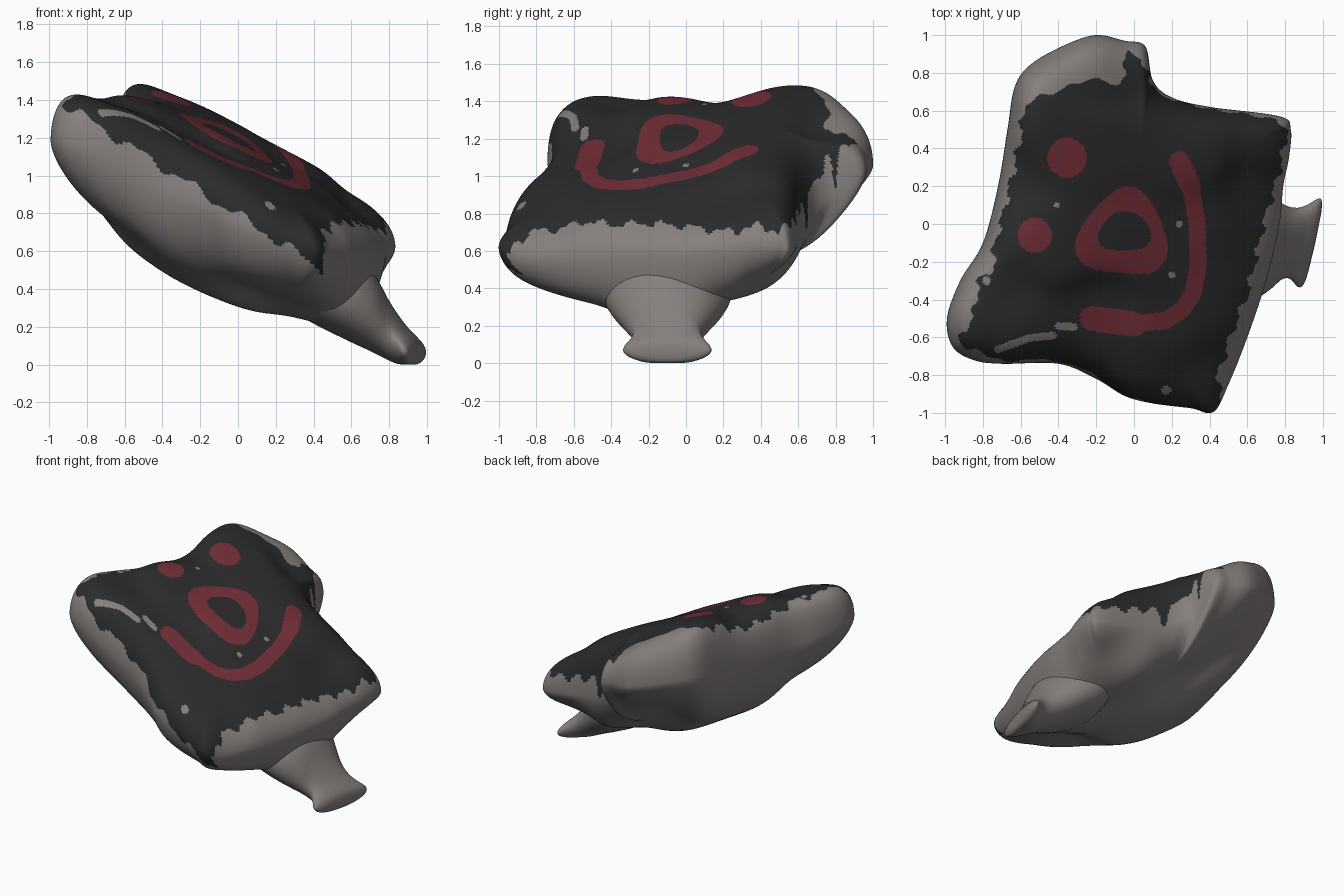
import bpy, bmesh, math
from mathutils import Vector

if "Cube" in bpy.data.objects:
    bpy.data.objects.remove(bpy.data.objects["Cube"])

# ---------- materials ----------
def mat(name, c):
    m = bpy.data.materials.new(name)
    m.diffuse_color = (*c, 1)
    m.use_nodes = True
    m.node_tree.nodes["Principled BSDF"].inputs["Base Color"].default_value = m.diffuse_color
    return m
STONE = mat("stone grey", (0.235, 0.215, 0.205))
BLACK = mat("black paint", (0.024, 0.024, 0.024))
RED = mat("red paint", (0.17, 0.027, 0.038))

# ---------- helpers ----------
def smooth_loop(pts, n):
    """Closed Catmull-Rom curve, n samples per span."""
    out, k = [], len(pts)
    P = [Vector(p) for p in pts]
    for i in range(k):
        a, b, c, d = P[i - 1], P[i], P[(i + 1) % k], P[(i + 2) % k]
        for j in range(n):
            t = j / n
            out.append(0.5 * (2 * b + (c - a) * t + (2 * a - 5 * b + 4 * c - d) * t * t
                              + (3 * b - a - 3 * c + d) * t ** 3))
    return out

def inside(x, y, poly):
    r = False
    for i in range(len(poly)):
        x1, y1, x2, y2 = *poly[i - 1][:2], *poly[i][:2]
        if (y1 > y) != (y2 > y) and x < (x2 - x1) * (y - y1) / (y2 - y1) + x1:
            r = not r
    return r

def near_path(x, y, path, r):
    for (x1, y1), (x2, y2) in zip(path, path[1:]):
        dx, dy = x2 - x1, y2 - y1
        t = max(0, min(1, ((x - x1) * dx + (y - y1) * dy) / (dx * dx + dy * dy)))
        if math.hypot(x - x1 - t * dx, y - y1 - t * dy) < r:
            return True
    return False

def surface(base, ctrl, width):
    """Plane plus Gaussian-blended offsets through control heights."""
    a, bx, by = base
    res = [(x, y, z - (a + bx * x + by * y)) for x, y, z in ctrl]
    def f(x, y):
        sw = sr = 1e-9
        for cx, cy, r in res:
            w = math.exp(-((x - cx) ** 2 + (y - cy) ** 2) / width ** 2)
            sw += w
            sr += w * r
        return a + bx * x + by * y + sr / sw
    return f

def finish(name, bm, mats):
    bmesh.ops.recalc_face_normals(bm, faces=bm.faces)
    me = bpy.data.meshes.new(name)
    bm.to_mesh(me)
    bm.free()
    for m in mats:
        me.materials.append(m)
    for p in me.polygons:
        p.use_smooth = True
    ob = bpy.data.objects.new(name, me)
    bpy.context.collection.objects.link(ob)
    return ob

# ---------- slab shape: widest outline with its height ----------
OUTLINE = [(.42, -.995, .61), (.5, -.85, .56), (.6, -.6, .56), (.7, -.3, .57), (.77, 0, .58), (.79, .2, .6),
           (.82, .35, .62), (.83, .5, .62), (.77, .57, .61), (.4, .62, .68), (.2, .67, .76), (.1, .76, .88),
           (.06, .94, 1.0), (-.05, .97, 1.04), (-.2, 1, 1.06), (-.36, .95, 1.1), (-.54, .85, 1.14),
           (-.63, .73, 1.14), (-.67, .5, 1.1), (-.72, .2, 1.08), (-.8, -.1, 1.1), (-.92, -.3, 1.14),
           (-.99, -.5, 1.18), (-.96, -.65, 1.18), (-.85, -.72, 1.16), (-.7, -.74, 1.1), (-.4, -.74, .92),
           (-.2, -.82, .83), (-.05, -.91, .76), (.1, -.95, .71), (.3, -.975, .63)]
TOP = [(0, 0, 1.2), (-.36, .35, 1.41), (-.52, -.06, 1.39), (-.41, -.08, 1.4), (-.28, -.05, 1.32),
       (.35, 0, 1.0), (.36, -.3, .94), (.15, -.15, 1.08), (.25, .35, 1.14), (-.2, -.5, 1.15), (.2, -.55, .97),
       (.36, -.85, .79), (.57, -.3, .81), (.7, .1, .77), (.75, .5, .85), (.3, .6, 1.12), (0, .85, 1.22),
       (-.25, .85, 1.39), (-.5, .6, 1.51), (-.2, .4, 1.37), (-.65, .2, 1.42), (-.85, -.6, 1.46),
       (-.75, -.3, 1.42), (-.5, -.6, 1.31), (0, -.85, 1.0)]
BOTTOM = [(0, 0, .31), (.4, -.15, .2), (.62, -.12, .13), (-.5, 0, .56), (-.75, -.45, .75), (-.9, -.6, .88),
          (.4, -.85, .38), (.5, -.5, .27), (.2, -.6, .36), (.72, .45, .49), (.6, .2, .3), (0, .6, .58),
          (-.35, .75, .8), (-.15, .9, .88), (-.65, -.6, .69), (-.3, -.6, .46), (-.05, -.8, .44),
          (-.2, -.2, .38), (.3, .3, .34), (-.58, .4, .66)]
top_z = surface((1.2, -.5, .12), TOP, .18)
bottom_z = surface((.36, -.4, .1), BOTTOM, .24)

# ---------- painted areas, in plan ----------
COAT = [(.5, -1.1), (.44, -.82), (.5, -.62), (.6, -.38), (.65, -.15), (.7, .05), (.755, .22), (.79, .38),
        (.81, .5), (.77, .55), (.6, .58), (.4, .607), (.2, .655), (.08, .74), (.05, .88), (-.03, .91),
        (-.07, .74), (-.25, .77), (-.4, .7), (-.58, .64), (-.61, .4), (-.68, .1), (-.74, -.1),
        (-.75, -.26), (-.82, -.3), (-.85, -.48), (-.95, -.62), (-.9, -.8), (-.4, -1.1)]
NOSE_OUT = smooth_loop([(-.04, .2), (-.2, .09), (-.31, -.09), (-.26, -.22), (-.05, -.26), (.11, -.25),
                        (.18, -.12), (.09, .12)], 4)
NOSE_IN = smooth_loop([(-.1, .06), (.02, .05), (.09, -.05), (.04, -.13), (-.15, -.13), (-.19, -.05)], 4)
MOUTH = [(.24, .33), (.3, .2), (.335, 0), (.34, -.22), (.315, -.36), (.26, -.45), (.17, -.51), (0, -.53),
         (-.22, -.5)]
EYES = [(-.355, .35, .105), (-.525, -.06, .092)]
CHIPS = [(.24, 0, .018), (.2, -.27, .018), (-.41, .1, .015), (-.78, -.3, .022), (.17, -.88, .024)]
SCRAPES = [[(-.72, -.665), (-.56, -.605), (-.43, -.59)], [(-.4, -.54), (-.32, -.545)]]

def paint(c, is_top):
    x, y, z = c
    if is_top and abs(x) < .7:
        if any(math.hypot(x - a, y - b) < r for a, b, r in EYES):
            return 2
        if near_path(x, y, MOUTH, .045) or near_path(x, y, MOUTH[:2], .055) or near_path(x, y, MOUTH[-2:], .066):
            return 2
        if math.hypot(x + .06, y + .04) < .4 and inside(x, y, NOSE_OUT) and not inside(x, y, NOSE_IN):
            return 2
    if not is_top and not (y < -.6 and x < .45):
        return 0
    if any(math.hypot(x - a, y - b) < r for a, b, r in CHIPS) or any(near_path(x, y, s, .02) for s in SCRAPES):
        return 0
    drip = .025 * math.sin(23 * x + 1) + .012 * math.sin(51 * x)
    if z < .79 - .64 * x + drip:
        return 0
    wx = x + .014 * math.sin(38 * y) + .008 * math.sin(83 * y + 1)
    wy = y + (.006 if x > .1 else .012) * math.sin(41 * x)
    return 1 if inside(wx, wy, COAT) else 0

# ---------- slab ----------
bm = bmesh.new()
rim = smooth_loop(OUTLINE, 14)
N = len(rim)

def shell(height, rings, n, m, rim_verts, is_top):
    prev = rim_verts
    for k in range(rings - 1, -1, -1):
        s = 1 - (1 - k / rings) ** 1.7
        if k:
            lift = (1 - s ** n) ** (1 / m)
            ring = []
            for p in rim:
                x, y = p.x * s, p.y * s
                ring.append(bm.verts.new((x, y, p.z + (height(x, y) - p.z) * lift)))
        else:
            ring = [bm.verts.new((0, 0, height(0, 0)))]
        for i in range(N):
            j = (i + 1) % N
            vs = (prev[i], prev[j], ring[j], ring[i]) if k else (prev[i], prev[j], ring[0])
            f = bm.faces.new(vs)
            f.material_index = paint(f.calc_center_median(), is_top)
        prev = ring

edge = [bm.verts.new(p) for p in rim]
shell(top_z, 170, 9, 2, edge, True)
shell(bottom_z, 40, 6, 1.6, edge, False)
finish("painted_slab", bm, [STONE, BLACK, RED])

# ---------- stem flaring into a foot: x, low z, high z, half width ----------
SECTIONS = [(.3, .26, .56, .3), (.45, .19, .58, .36), (.6, .115, .58, .33), (.68, .08, .54, .28),
            (.74, .05, .46, .235), (.79, .025, .35, .195), (.84, 0, .27, .18), (.885, -.01, .2, .205),
            (.92, -.01, .16, .24), (.945, .0, .13, .24), (.96, .025, .1, .17)]
bm = bmesh.new()
S, prev = 32, None
for x, lo, hi, hw in SECTIONS:
    skew = .22 * max(0, min(1, (x - .74) / .15))
    ring = []
    for i in range(S):
        a = 2 * math.pi * i / S
        dy = hw * math.cos(a)
        z = (lo + hi) / 2 + (hi - lo) / 2 * math.sin(a)
        ring.append(bm.verts.new((x + skew * dy, dy - .1, max(z, 0))))
    if prev:
        for i in range(S):
            bm.faces.new((prev[i], prev[(i + 1) % S], ring[(i + 1) % S], ring[i]))
    else:
        bm.faces.new(ring)
    prev = ring
bm.faces.new(prev)
stem = finish("stem", bm, [STONE])
sub = stem.modifiers.new("smooth", 'SUBSURF')
sub.levels = sub.render_levels = 1
